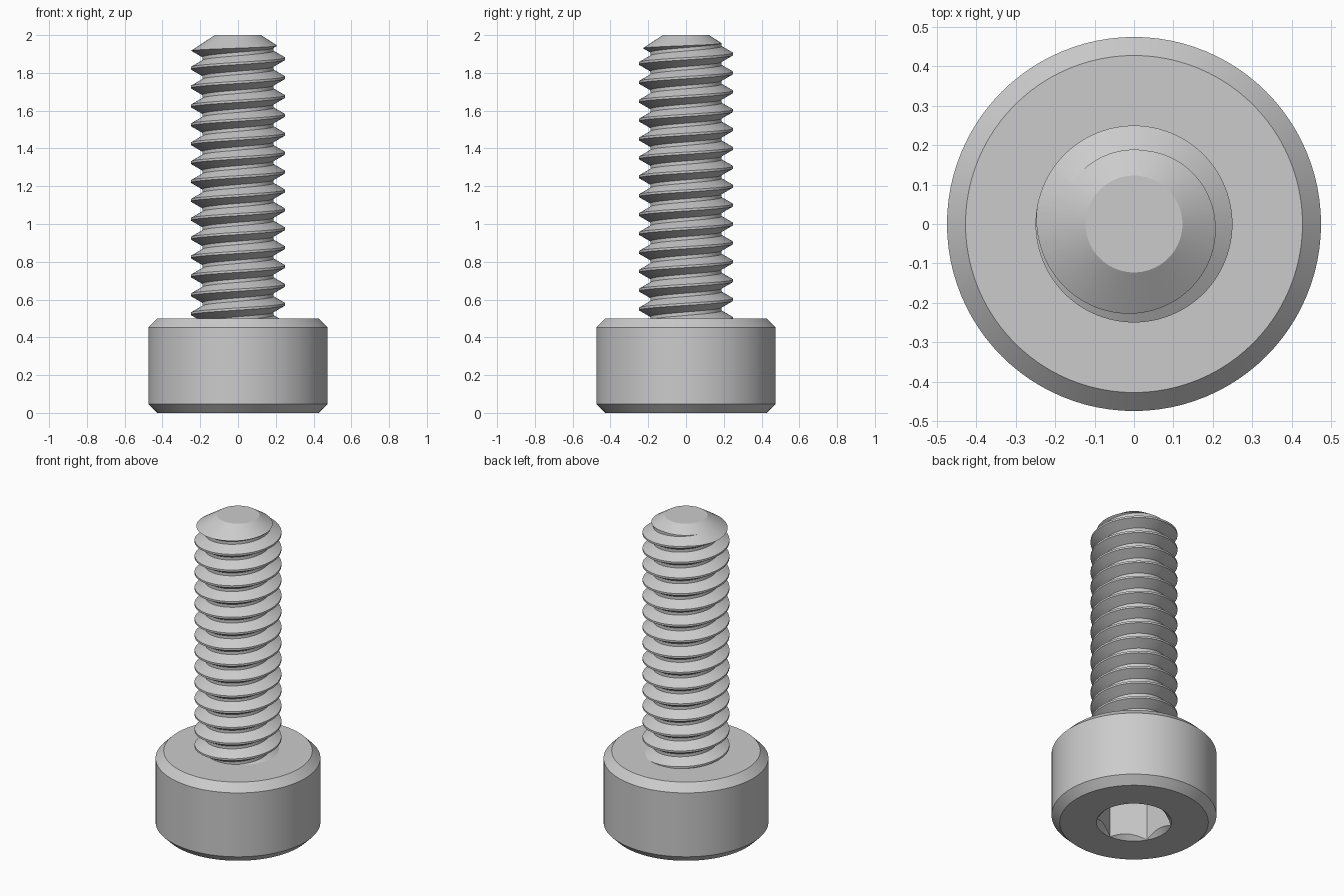
import bpy
import bmesh
from math import pi, sin, cos, radians

cube = bpy.data.objects.get("Cube")
if cube:
    bpy.data.objects.remove(cube)

SEGS = 96
PITCH = 0.1
MAJOR, MINOR = 0.25, 0.189

steel = bpy.data.materials.new("plain_grey_steel")
steel.use_nodes = True
GREY = (0.6, 0.6, 0.6, 1)
steel.diffuse_color = GREY
steel.node_tree.nodes["Principled BSDF"].inputs["Base Color"].default_value = GREY


def finish(name, bm):
    bmesh.ops.recalc_face_normals(bm, faces=bm.faces)
    mesh = bpy.data.meshes.new(name)
    bm.to_mesh(mesh)
    bm.free()
    mesh.materials.append(steel)
    obj = bpy.data.objects.new(name, mesh)
    bpy.context.collection.objects.link(obj)
    return obj


def lathe(name, profile, segs=SEGS, turn=0.0):
    """Closed solid of revolution from (radius, height) points, capped flat."""
    bm = bmesh.new()
    rings = [[bm.verts.new((r * cos(turn + 2 * pi * i / segs),
                            r * sin(turn + 2 * pi * i / segs), z))
              for i in range(segs)] for r, z in profile]
    for low, high in zip(rings, rings[1:]):
        for i in range(segs):
            k = (i + 1) % segs
            bm.faces.new((low[i], low[k], high[k], high[i]))
    bm.faces.new(rings[0][::-1])
    bm.faces.new(rings[-1])
    return finish(name, bm)


def helix(name, z_start, turns):
    """Closed right-handed thread: every column repeats the tooth profile."""
    tooth = [(MAJOR, -0.006), (MAJOR, 0.006), (MINOR, 0.041), (MINOR, 0.059)]
    n = len(tooth)
    bm = bmesh.new()
    cols = []
    for i in range(SEGS):
        a = 2 * pi * i / SEGS
        extra = 1 if i == 0 else 0          # first column also closes the last
        cols.append([bm.verts.new((r * cos(a), r * sin(a),
                                   z_start + PITCH * (t + i / SEGS) + dz))
                     for t in range(turns + extra) for r, dz in tooth])
    cols.append(cols[0][n:])
    last = n * turns - 1
    for left, right in zip(cols, cols[1:]):
        for j in range(last):
            bm.faces.new((left[j], right[j], right[j + 1], left[j + 1]))
    # Close both ends with a fan
    bottom = [c[0] for c in cols] + cols[0][n - 1:0:-1]
    top = [c[last] for c in cols] + cols[-1][last - 1:last - n:-1]
    for loop in (bottom, top):
        hub = bm.verts.new((0, 0, sum(v.co.z for v in loop) / len(loop)))
        for v, w in zip(loop, loop[1:] + loop[:1]):
            bm.faces.new((hub, v, w))
    return finish(name, bm)


def boolean(obj, cutter, operation):
    mod = obj.modifiers.new(operation.lower(), "BOOLEAN")
    mod.operation = operation
    mod.solver = "EXACT"
    mod.object = cutter
    bpy.context.view_layer.objects.active = obj
    bpy.ops.object.modifier_apply(modifier=mod.name)
    bpy.data.objects.remove(cutter)


# Chamfered cylindrical head
screw_head = lathe("screw_head", [(0.428, 0), (0.475, 0.047), (0.475, 0.453), (0.428, 0.5)])

# Hexagonal drive socket with a countersunk mouth
hex_radius = 0.1875 / cos(radians(30))
boolean(screw_head, lathe("socket_cutter", [(hex_radius, -0.1), (hex_radius, 0.25)],
                          6, radians(30)), "DIFFERENCE")
boolean(screw_head, lathe("countersink_cutter", [(0.2365, -0.02), (0.1565, 0.06)]), "DIFFERENCE")

# Threaded shank, trimmed by a cylinder with a conical tip
threaded_shank = helix("threaded_shank", 0.275, 20)
boolean(threaded_shank, lathe("shank_trimmer", [(0.3, 0.49), (0.3, 1.883), (0.123, 2)]), "INTERSECT")

# Smooth round surfaces, keep the edges crisp
for obj in (screw_head, threaded_shank):
    bpy.ops.object.select_all(action="DESELECT")
    obj.select_set(True)
    bpy.context.view_layer.objects.active = obj
    bpy.ops.object.shade_smooth_by_angle(angle=radians(25))
